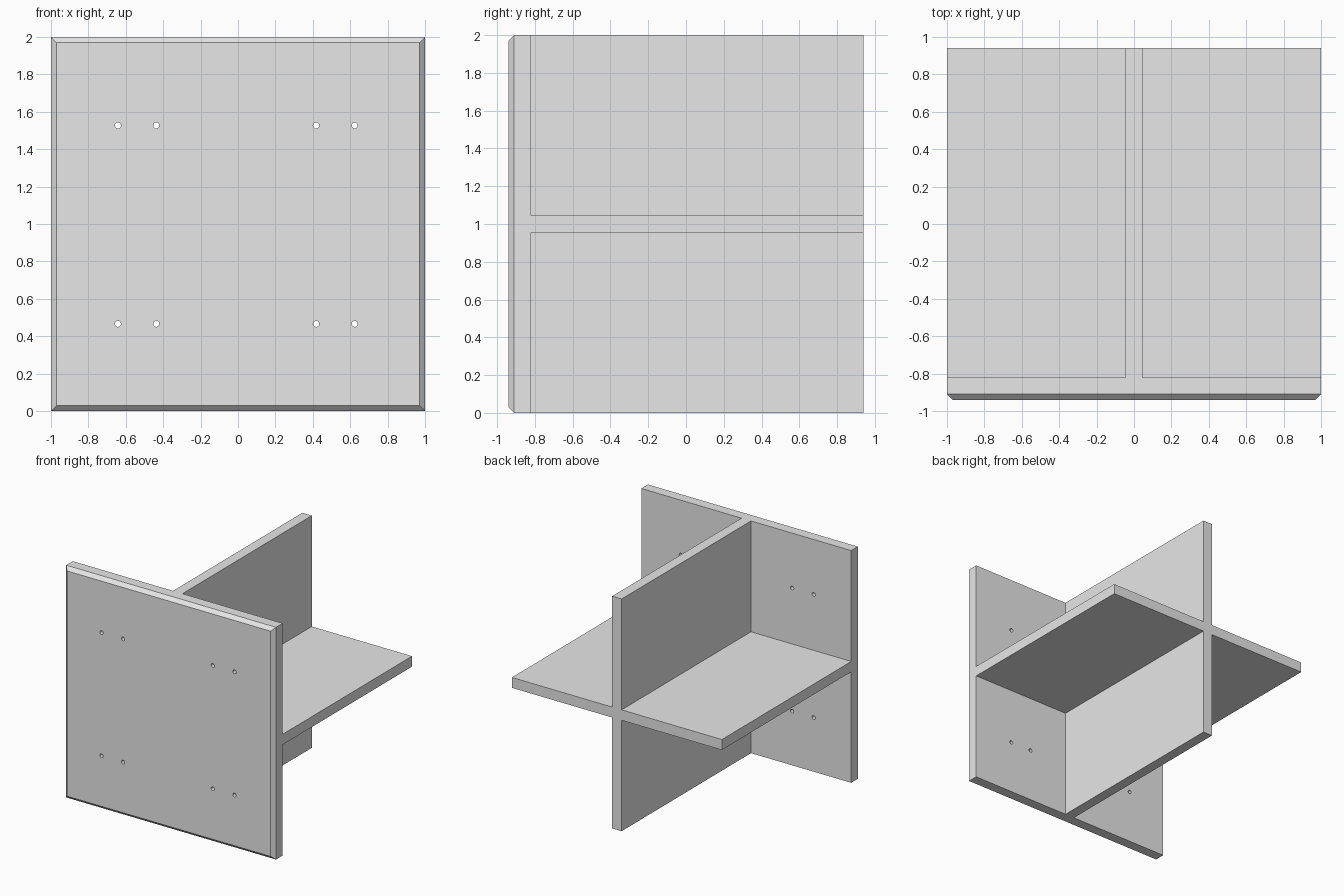
import bpy
import bmesh
from math import radians
from mathutils import Matrix, Vector

old = bpy.data.objects.get("Cube")
if old:
    bpy.data.objects.remove(old, do_unlink=True)

FRONT, BACK = -0.94, 0.94      # overall depth
PANEL_BACK = -0.82
CHAMFER = 0.03
HALF_WALL = 0.045

grey = bpy.data.materials.new("plain grey")
grey.use_nodes = True
grey.diffuse_color = (0.8, 0.8, 0.8, 1)
grey.node_tree.nodes["Principled BSDF"].inputs["Base Color"].default_value = grey.diffuse_color


def make_object(name, bm):
    bmesh.ops.recalc_face_normals(bm, faces=bm.faces)
    mesh = bpy.data.meshes.new(name)
    bm.to_mesh(mesh)
    bm.free()
    mesh.materials.append(grey)
    obj = bpy.data.objects.new(name, mesh)
    bpy.context.collection.objects.link(obj)
    return obj


def extrude_profile(bm, points, y0, y1):
    """Extrude an (x, z) outline along y and return the face at y1."""
    face = bm.faces.new([bm.verts.new((x, y0, z)) for x, z in points])
    out = bmesh.ops.extrude_face_region(bm, geom=[face], use_keep_orig=True)["geom"]
    moved = [v for v in out if isinstance(v, bmesh.types.BMVert)]
    bmesh.ops.translate(bm, vec=(0, y1 - y0, 0), verts=moved)
    return next(f for f in out if isinstance(f, bmesh.types.BMFace))


def combine(target, tool, operation):
    mod = target.modifiers.new(operation.lower(), "BOOLEAN")
    mod.object, mod.operation, mod.solver = tool, operation, "EXACT"
    bpy.context.view_layer.objects.active = target
    bpy.ops.object.modifier_apply(modifier=mod.name)
    bpy.data.objects.remove(tool, do_unlink=True)


# Square front panel with a mitred chamfer around its front face
bm = bmesh.new()
square = [(-1, 0), (1, 0), (1, 2), (-1, 2)]
face = extrude_profile(bm, square, PANEL_BACK, FRONT)
rim = list(face.edges)
bmesh.ops.bevel(bm, geom=rim, offset=CHAMFER, segments=1, affect="EDGES")
panel = make_object("panel_with_cross_walls", bm)

# Cross-shaped walls: a shelf and an upright, running to the back
w = HALF_WALL
quarter = [(w, 1 + w), (w, 2), (-w, 2), (-w, 1 + w), (-1, 1 + w), (-1, 1 - w)]
outline = quarter + [(-x, 2 - z) for x, z in quarter]
bm = bmesh.new()
extrude_profile(bm, outline, PANEL_BACK - 0.04, BACK)
combine(panel, make_object("cross_walls", bm), "UNION")

# Four pairs of screw holes through the panel
bm = bmesh.new()
for x in (-0.642, -0.437, 0.418, 0.624):
    for z in (0.466, 1.527):
        place = Matrix.Translation(Vector((x, PANEL_BACK, z))) @ Matrix.Rotation(radians(90), 4, "X")
        bmesh.ops.create_cone(bm, cap_ends=True, segments=24, radius1=0.016,
                              radius2=0.016, depth=0.5, matrix=place)
combine(panel, make_object("hole_cutters", bm), "DIFFERENCE")

# Smooth hole walls, crisp edges elsewhere
bpy.ops.object.select_all(action="DESELECT")
panel.select_set(True)
bpy.context.view_layer.objects.active = panel
bpy.ops.object.shade_smooth_by_angle(angle=radians(30))
